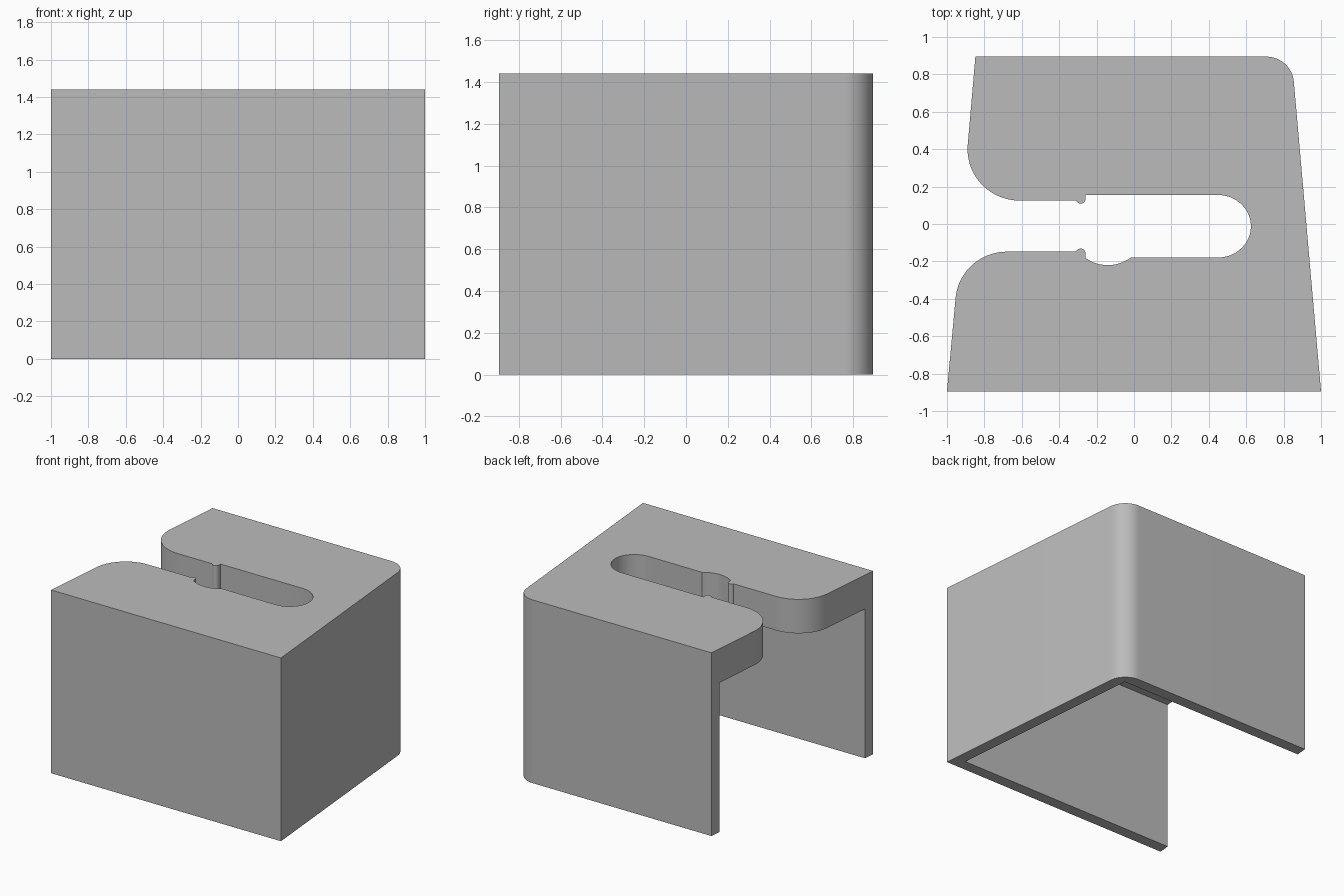
import bpy, bmesh
from math import sin, cos, radians

cube = bpy.data.objects.get("Cube")
if cube:
    bpy.data.objects.remove(cube, do_unlink=True)

HEIGHT, PLATE, WALL = 1.44, 0.267, 0.089
FRONT, BACK = -0.895, 0.895


def arc(cx, cy, rx, ry, start, end, n=20):
    """Points along an elliptical arc, angles in degrees."""
    angles = [radians(start + (end - start) * i / n) for i in range(n + 1)]
    return [(cx + rx * cos(a), cy + ry * sin(a)) for a in angles]


def prism(name, outline, z0, z1):
    """Extrude a flat outline into a solid."""
    bm = bmesh.new()
    face = bm.faces.new([bm.verts.new((x, y, z0)) for x, y in outline])
    top = bmesh.ops.extrude_face_region(bm, geom=[face])["geom"]
    verts = [v for v in top if isinstance(v, bmesh.types.BMVert)]
    bmesh.ops.translate(bm, verts=verts, vec=(0, 0, z1 - z0))
    bmesh.ops.recalc_face_normals(bm, faces=bm.faces)
    mesh = bpy.data.meshes.new(name)
    bm.to_mesh(mesh)
    bm.free()
    obj = bpy.data.objects.new(name, mesh)
    bpy.context.collection.objects.link(obj)
    return obj


# Outer shape, counter-clockwise, with the slot opening on the -x side
outline = [(-1, FRONT), (1, FRONT)]
outline += arc(0.705, 0.75, 0.15, 0.145, 5, 90)           # rounded back corner
outline += [(-0.848, BACK)]
outline += arc(-0.61, 0.40, 0.28, 0.275, 175, 270)        # back lip of the slot
outline += arc(-0.285, 0.135, 0.026, 0.026, 202, 380, 12)  # back catch
outline += [(-0.26, 0.155)]
outline += arc(0.45, -0.012, 0.175, 0.167, 90, -90, 32)   # round slot end
outline += arc(-0.14, -0.013, 0.207, 0.207, -53, -125)    # shallow hollow
outline += arc(-0.285, -0.157, 0.026, 0.026, -20, 160, 12)  # front catch
outline += arc(-0.68, -0.42, 0.275, 0.272, 90, 175)       # front lip of the slot

cover = prism("slotted_cover", outline, 0, HEIGHT)

# Hollow underneath, leaving three thin walls and a thick top plate
cavity = prism("cavity_cutter",
               [(-1.3, FRONT + WALL), (0.993 - WALL, FRONT + WALL),
                (0.852 - WALL, BACK - WALL), (-1.3, BACK - WALL)],
               -0.2, HEIGHT - PLATE)
cavity.hide_render = True
cavity.hide_viewport = True
cut = cover.modifiers.new("hollow", "BOOLEAN")
cut.operation = "DIFFERENCE"
cut.solver = "EXACT"
cut.object = cavity

# Apply the cut and drop the cutter
bpy.context.view_layer.update()
graph = bpy.context.evaluated_depsgraph_get()
mesh = bpy.data.meshes.new_from_object(cover.evaluated_get(graph))
cover.modifiers.clear()
cover.data = mesh
bpy.data.objects.remove(cavity, do_unlink=True)

# Plain grey
grey = bpy.data.materials.new("plain_grey")
grey.use_nodes = True
colour = (0.5, 0.5, 0.5, 1)
grey.diffuse_color = colour
grey.node_tree.nodes["Principled BSDF"].inputs["Base Color"].default_value = colour
mesh.materials.clear()
mesh.materials.append(grey)

bpy.ops.object.select_all(action="DESELECT")
cover.select_set(True)
bpy.context.view_layer.objects.active = cover
bpy.ops.object.shade_smooth_by_angle(angle=radians(30))
